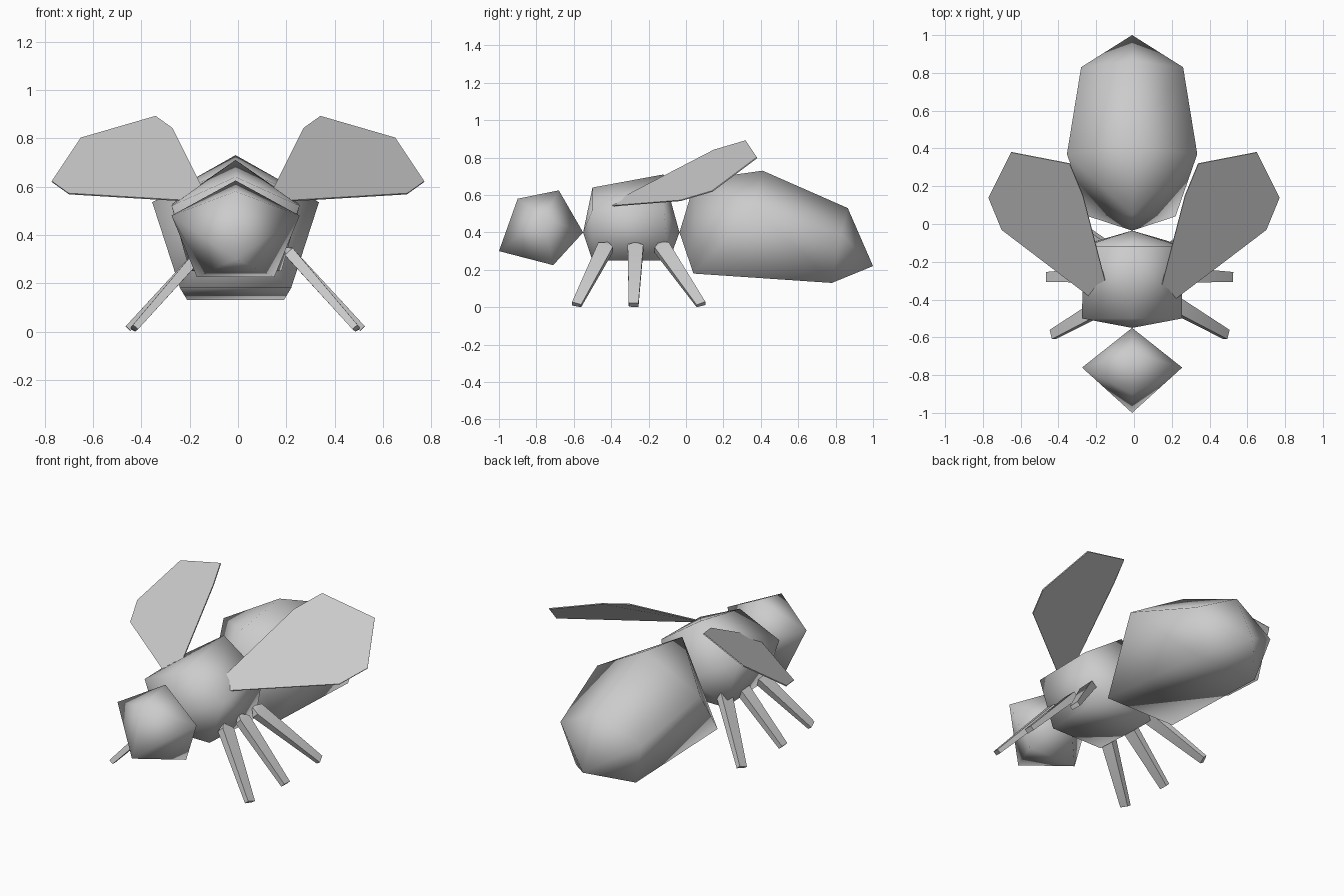
import bpy, bmesh, math
from mathutils import Vector

cube = bpy.data.objects.get("Cube")
if cube:
    bpy.data.objects.remove(cube, do_unlink=True)

grey = bpy.data.materials.new("plain_grey")
grey.use_nodes = True
colour = (0.6, 0.6, 0.6, 1)
grey.diffuse_color = colour
grey.node_tree.nodes["Principled BSDF"].inputs["Base Color"].default_value = colour


def finish(name, bm, angle):
    bmesh.ops.recalc_face_normals(bm, faces=bm.faces)
    mesh = bpy.data.meshes.new(name)
    bm.to_mesh(mesh)
    bm.free()
    mesh.materials.append(grey)
    obj = bpy.data.objects.new(name, mesh)
    bpy.context.collection.objects.link(obj)
    bpy.ops.object.select_all(action='DESELECT')
    obj.select_set(True)
    bpy.context.view_layer.objects.active = obj
    bpy.ops.object.shade_smooth_by_angle(angle=math.radians(angle))
    return obj


def body_part(name, ridge, pairs, angle=75):
    """Faceted shell around midline points (y, z) and mirrored points (x, y, z)."""
    bm = bmesh.new()
    for y, z in ridge:
        bm.verts.new((-0.01, y, z))
    for x, y, z in pairs:
        for side in (-1, 1):
            bm.verts.new((side * x - 0.01, y, z))
    bmesh.ops.convex_hull(bm, input=bm.verts)
    return finish(name, bm, angle)


# Body: head, thorax and abdomen
body_part("head",
          [(-1, .30), (-.90, .58), (-.68, .625), (-.55, .40)],
          [(.265, -.76, .48), (.16, -.71, .225)])
body_part("thorax",
          [(-.55, .40), (-.50, .64), (-.12, .71), (-.035, .40)],
          [(.265, -.50, .52), (.17, -.50, .25), (.26, -.12, .53), (.19, -.09, .25)])
body_part("abdomen",
          [(-.035, .40), (.05, .68), (.41, .73), (.865, .53), (1, .22)],
          [(.345, .37, .535), (.23, .04, .18), (.27, .83, .39), (.2, .78, .13)])

# Wings: thin flat plates
outline = [(.20, -.41, .54), (.70, -.03, .57), (.77, .14, .62), (.65, .38, .80),
           (.34, .32, .89), (.27, .15, .84), (.135, -.37, .57)]
for side, label in ((1, "left"), (-1, "right")):
    bm = bmesh.new()
    corners = [Vector((side * x, y, z)) for x, y, z in outline]
    normal = (corners[2] - corners[0]).cross(corners[4] - corners[0]).normalized()
    rings = [[bm.verts.new(c + normal * t) for c in corners] for t in (-.003, .003)]
    for ring in rings:
        bm.faces.new(ring)
    for i in range(len(corners)):
        j = i - 1
        bm.faces.new((rings[0][j], rings[0][i], rings[1][i], rings[1][j]))
    finish(label + "_wing", bm, 30)

# Legs: tapered bars with a pointed root
legs = {"front": ((.19, -.43, .32), (.46, -.585, .012)),
        "middle": ((.19, -.27, .32), (.485, -.28, .012)),
        "back": ((.19, -.13, .32), (.46, .08, .012))}
for label, (root, foot) in legs.items():
    for side, hand in ((1, "left"), (-1, "right")):
        a, b = (Vector((side * p[0] + .03, p[1], p[2])) for p in (root, foot))
        along = (b - a).normalized()
        wide = Vector((0, 1, 0))
        wide = (wide - along * wide.dot(along)).normalized()
        thick = along.cross(wide)
        bm = bmesh.new()
        for p, w, t in ((a, .042, .022), (b, .026, .014)):
            for u, v in ((-1, -1), (1, -1), (1, 1), (-1, 1)):
                q = p + wide * w * u + thick * t * v
                bm.verts.new((q.x, q.y, max(q.z, 0)))
        bm.verts.new(a - along * .04)
        bmesh.ops.convex_hull(bm, input=bm.verts)
        finish(f"{hand}_{label}_leg", bm, 30)
